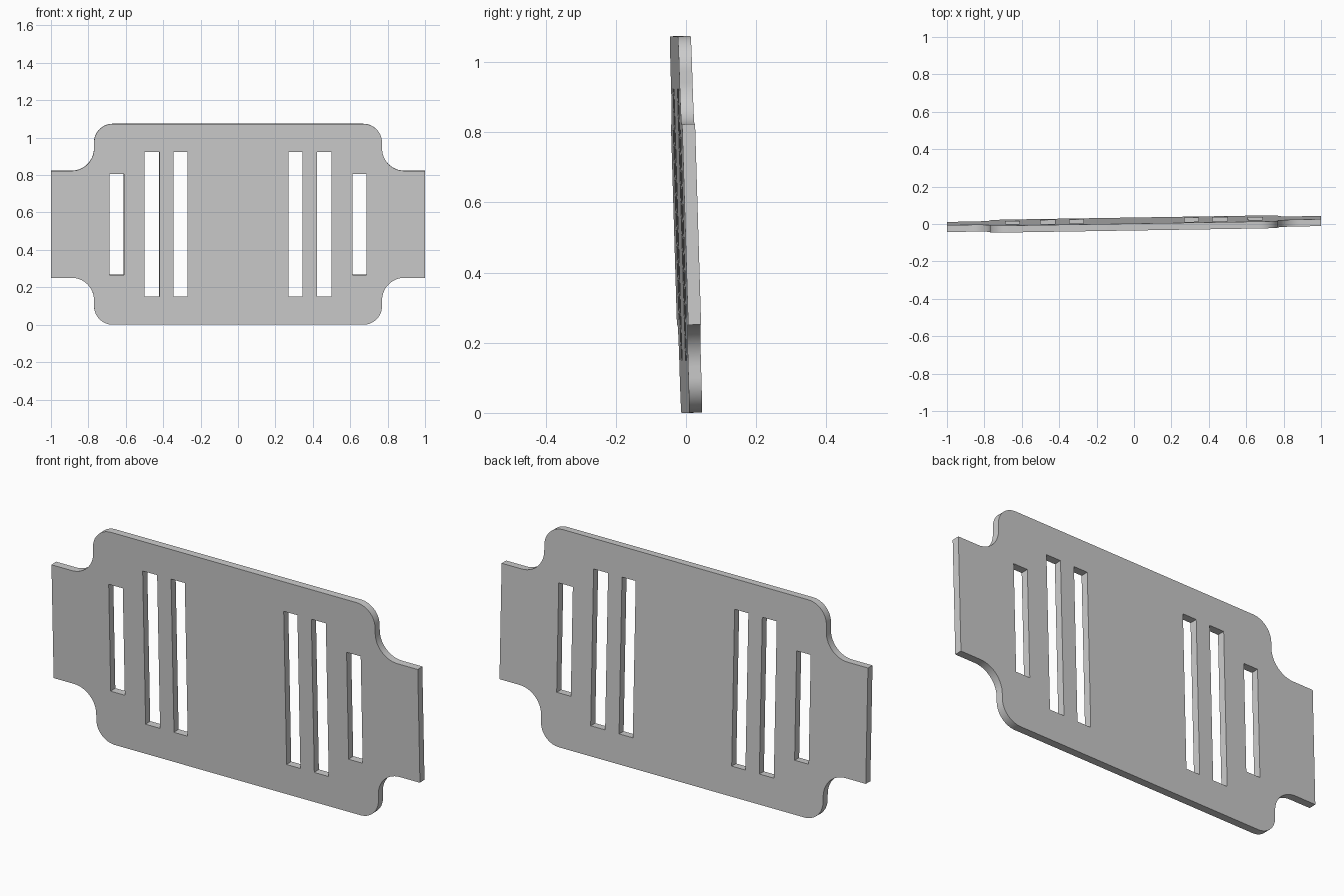
import bpy, bmesh, math
from mathutils import Matrix, Vector

if "Cube" in bpy.data.objects:
    bpy.data.objects.remove(bpy.data.objects["Cube"])

THICK = 0.037
HALF_H = 0.537          # half height of the main panel
TAB_H = 0.286           # half height of the end tabs
R_OUT, R_IN = 0.10, 0.12
EDGE_X = 0.77


def arc(cx, cy, r, a0, a1, n=14):
    return [(cx + r * math.cos(math.radians(a0 + (a1 - a0) * i / n)),
             cy + r * math.sin(math.radians(a0 + (a1 - a0) * i / n)))
            for i in range(n + 1)]


def add_loop(curve, pts):
    s = curve.splines.new('POLY')
    s.points.add(len(pts) - 1)
    for p, (x, y) in zip(s.points, pts):
        p.co = (x, y, 0, 1)
    s.use_cyclic_u = True


# Outline: one quarter (rounded corner, hollow fillet, tab), mirrored
quarter = (arc(EDGE_X - R_OUT, HALF_H - R_OUT, R_OUT, 90, 0)
           + arc(EDGE_X + R_IN, TAB_H + R_IN, R_IN, 180, 270)
           + [(1.0, TAB_H)])
right = quarter + [(x, -y) for x, y in reversed(quarter)]
outline = right + [(-x, y) for x, y in reversed(right)]

curve = bpy.data.curves.new("buckle_plate", 'CURVE')
curve.dimensions = '2D'
curve.fill_mode = 'BOTH'
curve.extrude = THICK / 2
add_loop(curve, outline)

# Strap slots: (inner x, outer x, half height), on both sides
for x0, x1, h in ((0.27, 0.345, 0.387), (0.421, 0.5, 0.387), (0.611, 0.688, 0.27)):
    for s in (1, -1):
        add_loop(curve, [(s * x0, -h), (s * x1, -h), (s * x1, h), (s * x0, h)])

plate = bpy.data.objects.new("buckle_plate", curve)
bpy.context.collection.objects.link(plate)
bpy.context.view_layer.objects.active = plate
plate.select_set(True)
bpy.ops.object.convert(target='MESH')
plate = bpy.context.object

# Stand upright with the slight turn and backward lean
ax = Vector((1, 0.016, 0)).normalized()
ay = Vector((0, -0.030, 1)).normalized()
az = ax.cross(ay).normalized()
rot = Matrix((ax, ay, az)).transposed().to_4x4()
bm = bmesh.new()
bm.from_mesh(plate.data)
bmesh.ops.remove_doubles(bm, verts=bm.verts, dist=1e-5)
bmesh.ops.recalc_face_normals(bm, faces=bm.faces)
bm.transform(rot)
low = min(v.co.z for v in bm.verts)
bmesh.ops.translate(bm, verts=bm.verts, vec=(0, 0, -low))
bm.to_mesh(plate.data)
bm.free()

# Plain grey metal
grey = bpy.data.materials.new("grey")
grey.diffuse_color = (0.6, 0.6, 0.6, 1)
grey.use_nodes = True
grey.node_tree.nodes["Principled BSDF"].inputs["Base Color"].default_value = grey.diffuse_color
plate.data.materials.clear()
plate.data.materials.append(grey)
bpy.ops.object.shade_smooth_by_angle(angle=math.radians(30))
